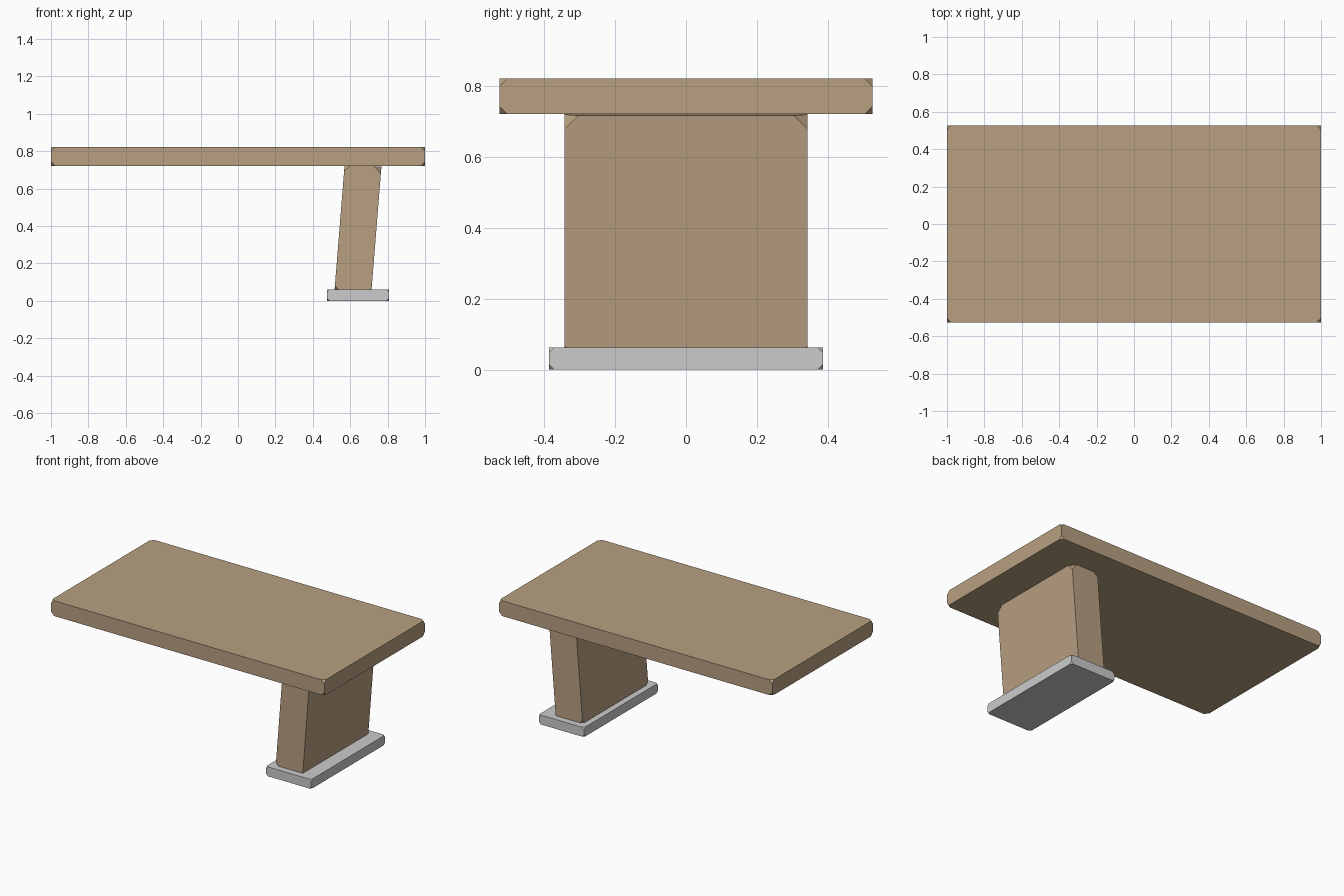
import bpy
import bmesh

if "Cube" in bpy.data.objects:
    bpy.data.objects.remove(bpy.data.objects["Cube"])

wood = bpy.data.materials.new("wood")
wood.diffuse_color = (0.48, 0.35, 0.22, 1)
wood.use_nodes = True
wood.node_tree.nodes["Principled BSDF"].inputs["Base Color"].default_value = wood.diffuse_color


def block(name, size, centre, cut, tilt=0.0, material=None):
    """Box with its eight corners cut off, optionally leaning along x."""
    bm = bmesh.new()
    bmesh.ops.create_cube(bm, size=1)
    bmesh.ops.scale(bm, vec=size, verts=bm.verts)
    bmesh.ops.bevel(bm, geom=bm.verts[:], offset=cut, offset_type='OFFSET',
                    segments=1, profile=0.5, affect='VERTICES')
    mesh = bpy.data.meshes.new(name)
    bm.to_mesh(mesh)
    bm.free()
    obj = bpy.data.objects.new(name, mesh)
    obj.location = centre
    obj.rotation_euler.y = tilt
    if material:
        mesh.materials.append(material)
    bpy.context.collection.objects.link(obj)
    return obj


# Overhanging wooden slab
block("table_top", (2.0, 1.052, 0.101), (0, 0, 0.7715), 0.022, material=wood)
# Leaning pedestal, sunk slightly into the top and the foot
block("leg", (0.197, 0.686, 0.69), (0.641, 0, 0.381), 0.038, tilt=0.08, material=wood)
# Grey foot plate
block("foot_plate", (0.331, 0.774, 0.062), (0.6415, 0, 0.031), 0.015)
